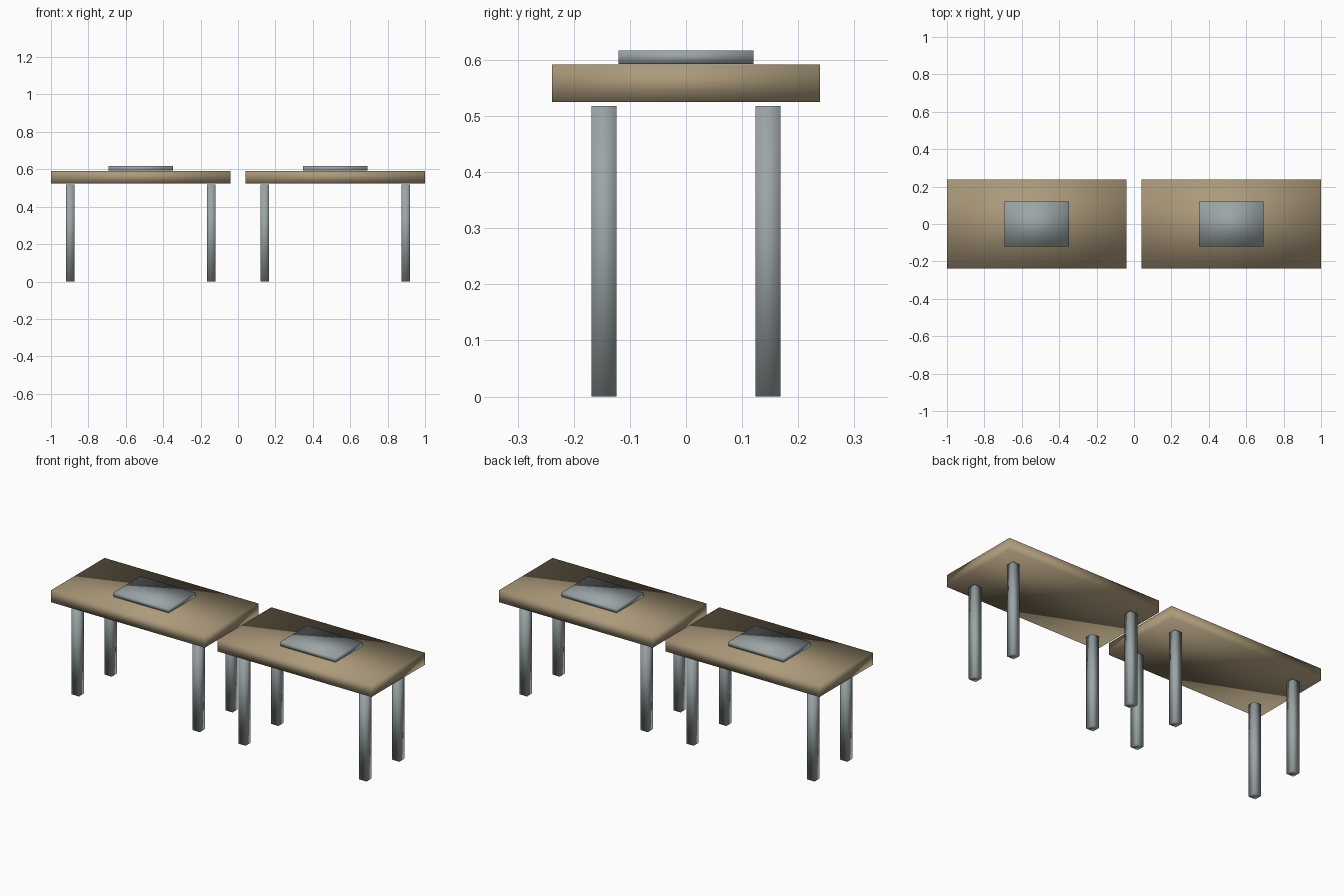
import bpy

cube = bpy.data.objects.get("Cube")
if cube:
    bpy.data.objects.remove(cube, do_unlink=True)


def material(name, colour):
    mat = bpy.data.materials.new(name)
    mat.use_nodes = True
    mat.diffuse_color = (*colour, 1)
    mat.node_tree.nodes["Principled BSDF"].inputs["Base Color"].default_value = (*colour, 1)
    return mat


wood = material("tan wood", (0.41, 0.32, 0.195))
metal = material("blue grey metal", (0.33, 0.375, 0.385))


def block(name, mat, x, y, bottom, top, width, depth):
    """Soft-shaded box standing between two heights."""
    bpy.ops.mesh.primitive_cube_add(size=1, location=(x, y, (bottom + top) / 2))
    obj = bpy.context.object
    obj.name = name
    obj.scale = (width, depth, top - bottom)
    bpy.ops.object.transform_apply(location=False, rotation=False, scale=True)
    bpy.ops.object.shade_smooth()
    obj.data.materials.append(mat)


# Two matching desks side by side
for side, cx in (("right", -0.52), ("left", 0.52)):
    block(f"{side}_desk_top", wood, cx, 0, 0.525, 0.592, 0.96, 0.478)
    block(f"{side}_desk_pad", metal, cx, 0, 0.593, 0.617, 0.343, 0.24)

    # Four square legs, just short of the desk top
    for end, sx in (("right", -1), ("left", 1)):
        for row, sy in (("front", -1), ("back", 1)):
            block(f"{side}_desk_{row}_{end}_leg", metal,
                  cx + sx * 0.377, sy * 0.146, 0, 0.518, 0.045, 0.045)
